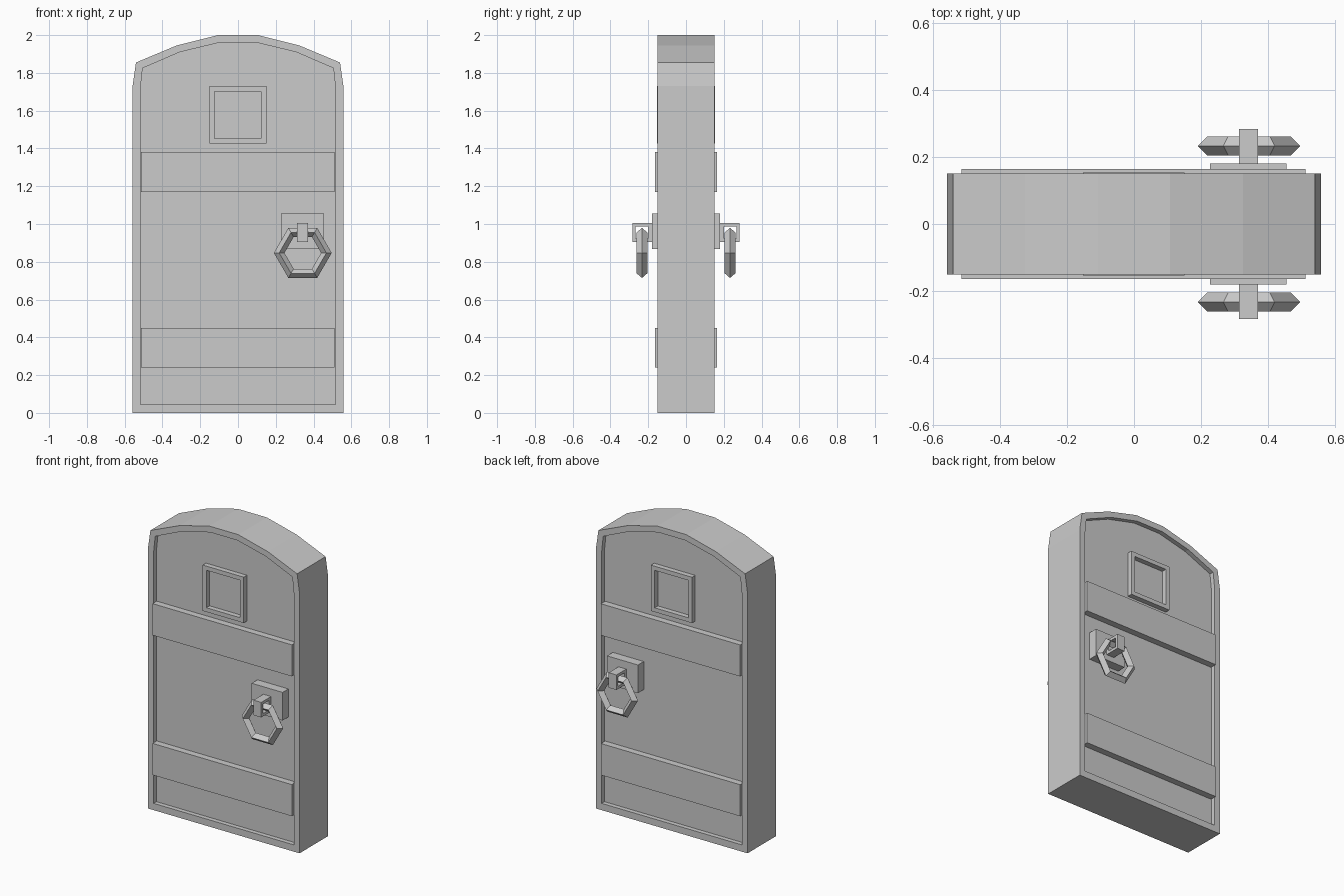
import bpy, bmesh, math
from mathutils import Vector

cube = bpy.data.objects.get("Cube")
if cube:
    bpy.data.objects.remove(cube, do_unlink=True)

GREY = (0.6, 0.6, 0.6, 1)
grey = bpy.data.materials.new("plain grey")
grey.use_nodes = True
grey.diffuse_color = GREY
grey.node_tree.nodes["Principled BSDF"].inputs["Base Color"].default_value = GREY

FACE = 0.15      # frame surface, measured from the middle of the door
PANEL = 0.12     # recessed panel surface


def bridge(name, loops, closed=False):
    """Skin a series of equal-length loops; cap the ends, or join last to first."""
    bm = bmesh.new()
    rings = [[bm.verts.new(p) for p in loop] for loop in loops]
    pairs = list(zip(rings, rings[1:]))
    if closed:
        pairs.append((rings[-1], rings[0]))
    else:
        bm.faces.new(rings[0])
        bm.faces.new(rings[-1])
    for a, b in pairs:
        for i in range(len(a)):
            j = (i + 1) % len(a)
            bm.faces.new((a[i], a[j], b[j], b[i]))
    bmesh.ops.recalc_face_normals(bm, faces=bm.faces)
    mesh = bpy.data.meshes.new(name)
    bm.to_mesh(mesh)
    bm.free()
    mesh.materials.append(grey)
    obj = bpy.data.objects.new(name, mesh)
    bpy.context.collection.objects.link(obj)
    return obj


def at_y(outline, y):
    return [Vector((x, y, z)) for x, z in outline]


def rect(u0, u1, v0, v1):
    return [(u0, v0), (u1, v0), (u1, v1), (u0, v1)]


def box(name, x0, x1, y0, y1, z0, z1):
    outline = rect(x0, x1, z0, z1)
    return bridge(name, [at_y(outline, y0), at_y(outline, y1)])


def arch(right_half):
    return right_half + [(-x, z) for x, z in reversed(right_half)]


# Arched door slab with a rim around a recessed panel on both faces
outer = arch([(0.558, 0), (0.558, 1.73), (0.54, 1.855), (0.325, 1.945), (0.107, 2)])
inner = arch([(0.516, 0.045), (0.516, 1.72), (0.505, 1.825), (0.308, 1.91), (0.1, 1.96)])
bridge("door_slab", [at_y(inner, -PANEL), at_y(inner, -FACE), at_y(outer, -FACE),
                     at_y(outer, FACE), at_y(inner, FACE), at_y(inner, PANEL)])

for side, label in ((-1, "front"), (1, "back")):
    # Horizontal planks
    for part, z0, z1 in (("lower", 0.24, 0.45), ("upper", 1.17, 1.38)):
        box(f"{label}_{part}_plank", -0.514, 0.511,
            side * (PANEL - 0.01), side * 0.164, z0, z1)

    # Square window frame
    big = rect(-0.152, 0.15, 1.425, 1.73)
    small = rect(-0.125, 0.123, 1.453, 1.702)
    base, rim = side * (PANEL - 0.005), side * 0.154
    bridge(f"{label}_window_frame", [at_y(big, base), at_y(big, rim),
                                     at_y(small, rim), at_y(small, base)], closed=True)

    # Handle plate
    box(f"{label}_handle_plate", 0.227, 0.455,
        side * (PANEL - 0.01), side * 0.181, 0.868, 1.055)

    # Square loop that carries the ring
    shell = rect(0.181, 0.284, 0.905, 1.005)
    hole = rect(0.2, 0.267, 0.924, 0.987)
    loops = [[Vector((x, side * y, z)) for y, z in o]
             for x, o in ((0.313, shell), (0.37, shell), (0.37, hole), (0.313, hole))]
    bridge(f"{label}_ring_bracket", loops, closed=True)

    # Six-sided ring with a diamond cross-section
    bpy.ops.mesh.primitive_torus_add(
        major_segments=6, minor_segments=4, major_radius=0.125, minor_radius=0.028,
        location=(0.343, side * 0.233, 0.847), rotation=(math.pi / 2, 0, 0))
    ring = bpy.context.object
    ring.name = f"{label}_handle_ring"
    ring.data.materials.append(grey)
